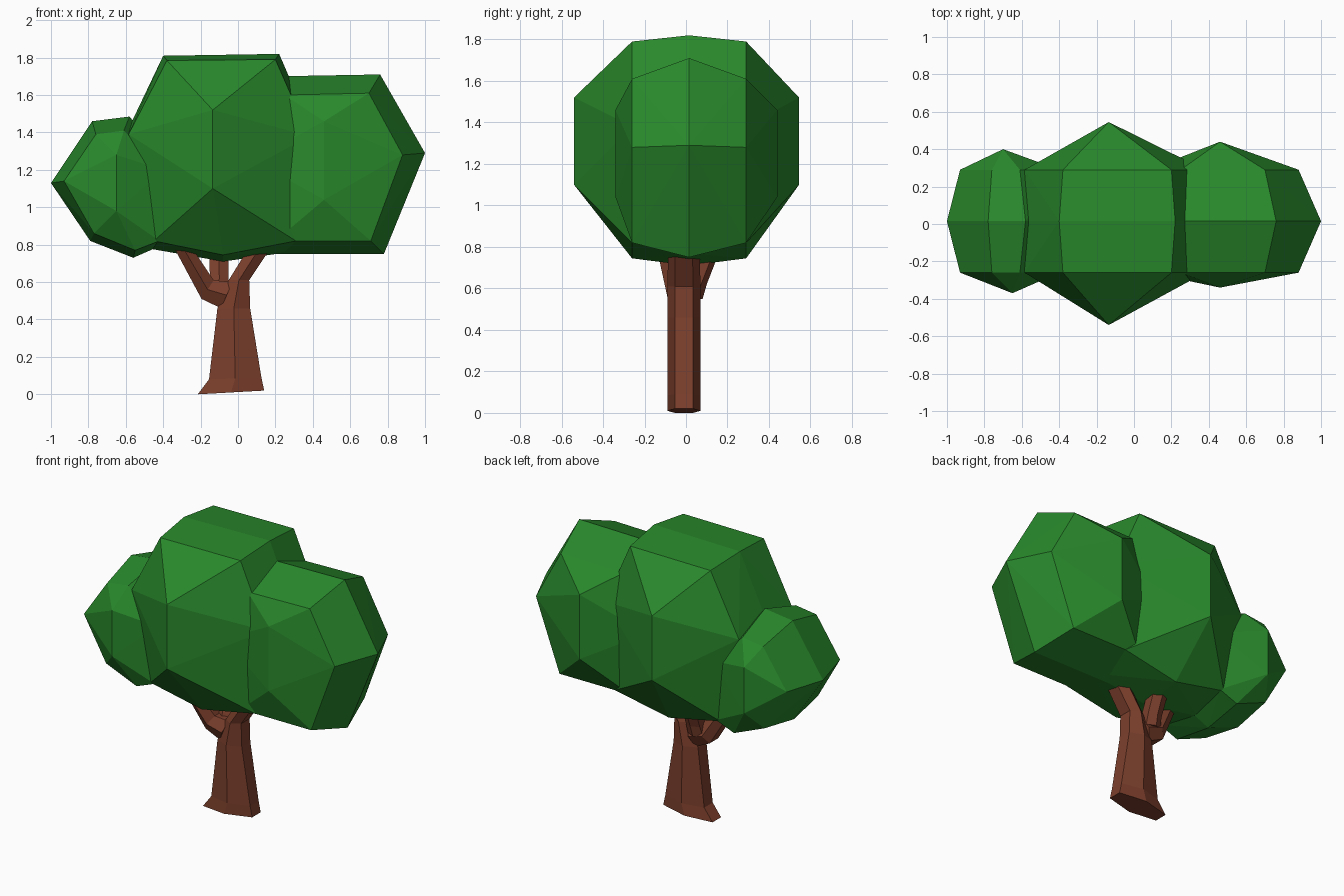
import bpy, bmesh

if "Cube" in bpy.data.objects:
    bpy.data.objects.remove(bpy.data.objects["Cube"])

def material(name, color):
    m = bpy.data.materials.new(name)
    m.diffuse_color = color
    m.use_nodes = True
    m.node_tree.nodes["Principled BSDF"].inputs["Base Color"].default_value = m.diffuse_color
    return m

leaf = material("leaf_green", (0.022, 0.25, 0.025, 1))
bark = material("bark_brown", (0.2, 0.05, 0.025, 1))

def finish(bm, name, mat):
    bmesh.ops.recalc_face_normals(bm, faces=bm.faces)
    me = bpy.data.meshes.new(name)
    bm.to_mesh(me)
    bm.free()
    me.materials.append(mat)
    bpy.context.collection.objects.link(bpy.data.objects.new(name, me))

def clump(name, outer, inner, front, back):
    """Faceted foliage: wide middle ring, two smaller rings, a ridge edge front and back."""
    bm = bmesh.new()
    pts = [(x, 0.015, z) for x, z in outer]
    pts += [(x, y, z) for y in (-0.26, 0.29) for x, z in inner]
    for x, y, z0, z1 in (front, back):
        pts += [(x, y, z0), (x, y, z1)]
    verts = [bm.verts.new(p) for p in pts]
    res = bmesh.ops.convex_hull(bm, input=verts)
    loose = [v for v in bm.verts if not v.link_faces]
    bmesh.ops.delete(bm, geom=loose, context='VERTS')
    bmesh.ops.dissolve_limit(bm, angle_limit=0.02, verts=bm.verts, edges=bm.edges)
    finish(bm, name, leaf)

def limb(name, sections):
    """Six-sided limb; each section is left (x, z), right (x, z), centre y, half depth."""
    bm = bmesh.new()
    rings = []
    for (xl, zl), (xr, zr), y, d in sections:
        xm, zm = (xl + xr) / 2, (zl + zr) / 2
        s = d * 0.55
        ring = [(xl, y - s, zl), (xm, y - d, zm), (xr, y - s, zr),
                (xr, y + s, zr), (xm, y + d, zm), (xl, y + s, zl)]
        rings.append([bm.verts.new(p) for p in ring])
    for a, b in zip(rings, rings[1:]):
        for i in range(6):
            j = (i + 1) % 6
            bm.faces.new((a[i], a[j], b[j], b[i]))
    bm.faces.new(rings[0])
    bm.faces.new(rings[-1])
    finish(bm, name, bark)

# Foliage clumps
clump("middle_foliage",
      [(-0.40, 1.81), (0.22, 1.82), (0.41, 1.38), (0.34, 0.77), (-0.08, 0.71), (-0.48, 0.78), (-0.60, 1.39)],
      [(-0.38, 1.785), (0.20, 1.79), (0.38, 1.38), (0.31, 0.82), (-0.08, 0.745), (-0.45, 0.82), (-0.585, 1.39)],
      (-0.135, -0.54, 1.10, 1.52), (-0.135, 0.545, 1.10, 1.52))
clump("right_foliage",
      [(0.20, 1.70), (0.76, 1.71), (1.0, 1.29), (0.78, 0.75), (0.15, 0.75), (0.02, 1.25)],
      [(0.25, 1.60), (0.70, 1.61), (0.88, 1.28), (0.71, 0.82), (0.20, 0.82), (0.08, 1.25)],
      (0.46, -0.34, 1.04, 1.46), (0.46, 0.44, 1.04, 1.46))
clump("left_foliage",
      [(-0.78, 1.46), (-0.58, 1.485), (-0.35, 1.2), (-0.40, 0.80), (-0.56, 0.73), (-0.79, 0.82), (-1.0, 1.13)],
      [(-0.76, 1.39), (-0.61, 1.41), (-0.40, 1.2), (-0.42, 0.82), (-0.55, 0.77), (-0.77, 0.86), (-0.93, 1.14)],
      (-0.65, -0.37, 0.98, 1.28), (-0.70, 0.40, 0.98, 1.28))

# Trunk bending into the right branch
limb("trunk", [((-0.215, 0.0), (0.14, 0.02), -0.01, 0.08),
               ((-0.155, 0.08), (0.125, 0.09), -0.01, 0.08),
               ((-0.11, 0.46), (0.065, 0.46), -0.01, 0.08),
               ((-0.05, 0.61), (0.06, 0.61), -0.01, 0.08),
               ((0.08, 0.82), (0.18, 0.79), -0.01, 0.075)])
# Left branch and the short branch behind it
limb("left_branch", [((-0.09, 0.46), (-0.03, 0.60), -0.01, 0.075),
                     ((-0.195, 0.51), (-0.13, 0.61), -0.01, 0.08),
                     ((-0.345, 0.79), (-0.25, 0.79), -0.07, 0.07)])
limb("back_branch", [((-0.16, 0.55), (-0.05, 0.55), 0.02, 0.06),
                     ((-0.15, 0.62), (-0.05, 0.62), 0.04, 0.06),
                     ((-0.155, 0.80), (-0.05, 0.80), 0.11, 0.06)])
